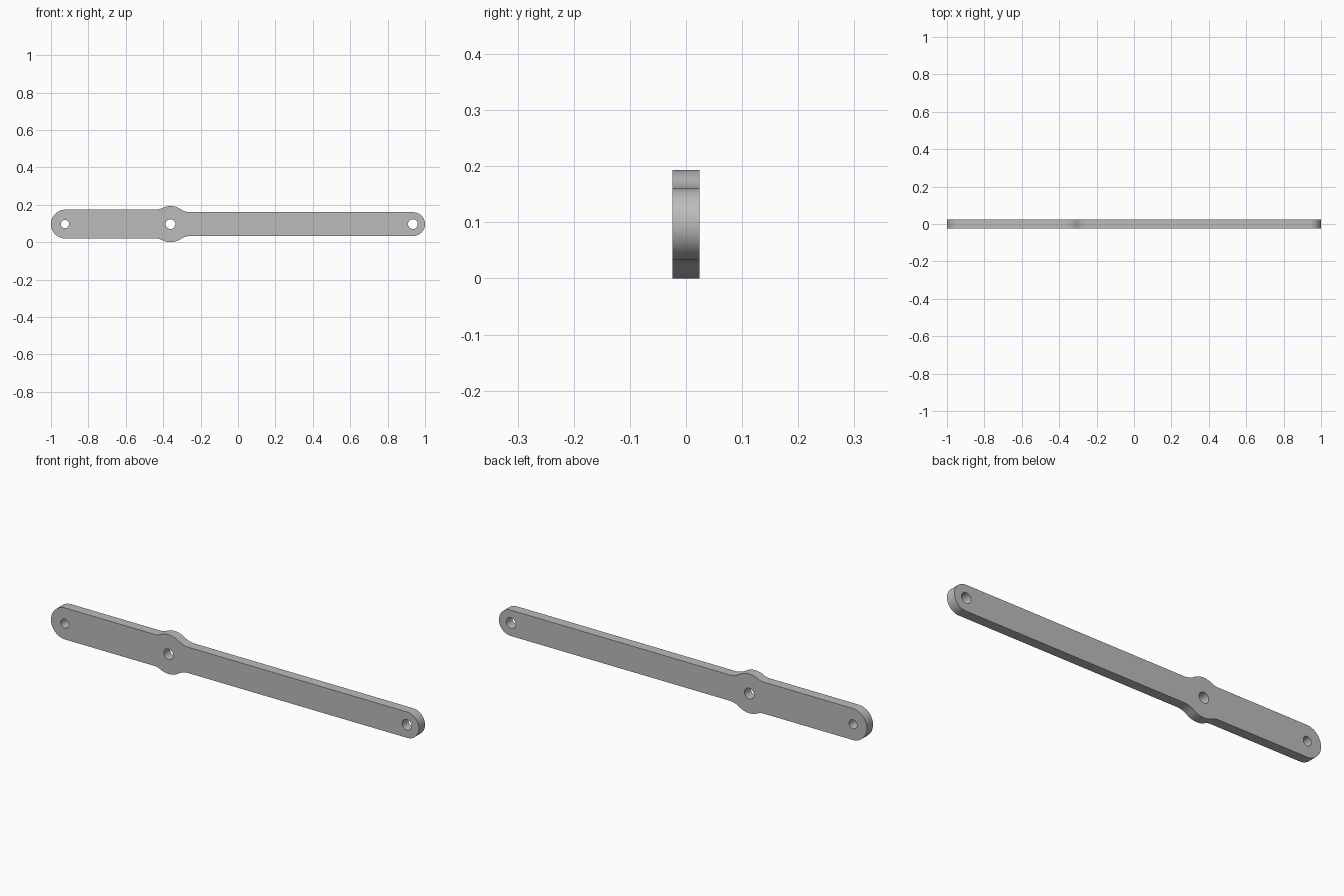
import bpy
from math import sin, cos, pi, sqrt, atan2

cube = bpy.data.objects.get("Cube")
if cube:
    bpy.data.objects.remove(cube, do_unlink=True)

MID_Z = 0.0965        # height of the bar's centre line
HALF_THICK = 0.024
LEFT_R, RIGHT_R, BOSS_R = 0.0775, 0.0635, 0.0965
BOSS_X = -0.361


def arc(cx, cz, r, a0, a1, n):
    return [(cx + r * cos(a0 + (a1 - a0) * i / n),
             cz + r * sin(a0 + (a1 - a0) * i / n)) for i in range(n + 1)]


def fillet(half, r, side):
    """Concave arc from the bar's edge to the boss, and the angle where it meets the boss."""
    dz = half + r
    dx = side * sqrt((BOSS_R + r) ** 2 - dz ** 2)
    touch = atan2(dz, dx)
    pts = arc(BOSS_X + dx, dz, r, -pi / 2, touch - pi, 12)
    if side < 0:
        pts = arc(BOSS_X + dx, dz, r, -pi / 2, touch - pi + (2 * pi if touch < 0 else 0), 12)
    return pts, touch


# Upper half of the outline, from the right tip to the left tip
right_fillet, a_right = fillet(RIGHT_R, 0.1, 1)
left_fillet, a_left = fillet(LEFT_R, 0.07, -1)
upper = arc(1 - RIGHT_R, 0, RIGHT_R, 0, pi / 2, 24)
upper += right_fillet
upper += arc(BOSS_X, 0, BOSS_R, a_right, a_left, 16)[1:-1]
upper += left_fillet[::-1]
upper += arc(-1 + LEFT_R, 0, LEFT_R, pi / 2, pi, 24)
outline = upper + [(x, -z) for x, z in upper[-2:0:-1]]

# Flat bar with three pin holes
curve = bpy.data.curves.new("link_bar", 'CURVE')
curve.dimensions = '2D'
curve.fill_mode = 'BOTH'
curve.extrude = HALF_THICK
holes = [(-0.925, 0.022), (BOSS_X, 0.026), (0.935, 0.026)]
loops = [outline] + [arc(x, 0, r, 0, 2 * pi, 40)[:-1] for x, r in holes]
for loop in loops:
    spline = curve.splines.new('POLY')
    spline.points.add(len(loop) - 1)
    for point, (x, z) in zip(spline.points, loop):
        point.co = (x, z, 0, 1)
    spline.use_cyclic_u = True

bar = bpy.data.objects.new("link_bar", curve)
bpy.context.collection.objects.link(bar)
bar.location.z = MID_Z
bar.rotation_euler.x = pi / 2
bpy.ops.object.select_all(action='DESELECT')
bar.select_set(True)
bpy.context.view_layer.objects.active = bar
bpy.ops.object.convert(target='MESH')
bar = bpy.context.object

# Weld the walls to the flat faces
bpy.ops.object.mode_set(mode='EDIT')
bpy.ops.mesh.select_all(action='SELECT')
bpy.ops.mesh.remove_doubles(threshold=0.00005)
bpy.ops.mesh.normals_make_consistent(inside=False)
bpy.ops.object.mode_set(mode='OBJECT')
bpy.ops.object.transform_apply(location=True, rotation=True, scale=True)
bpy.ops.object.shade_smooth_by_angle(angle=pi / 6)

# Plain grey metal
grey = bpy.data.materials.new("grey_metal")
grey.use_nodes = True
colour = (0.5, 0.5, 0.5, 1)
grey.diffuse_color = colour
grey.node_tree.nodes["Principled BSDF"].inputs["Base Color"].default_value = colour
bar.data.materials.clear()
bar.data.materials.append(grey)
